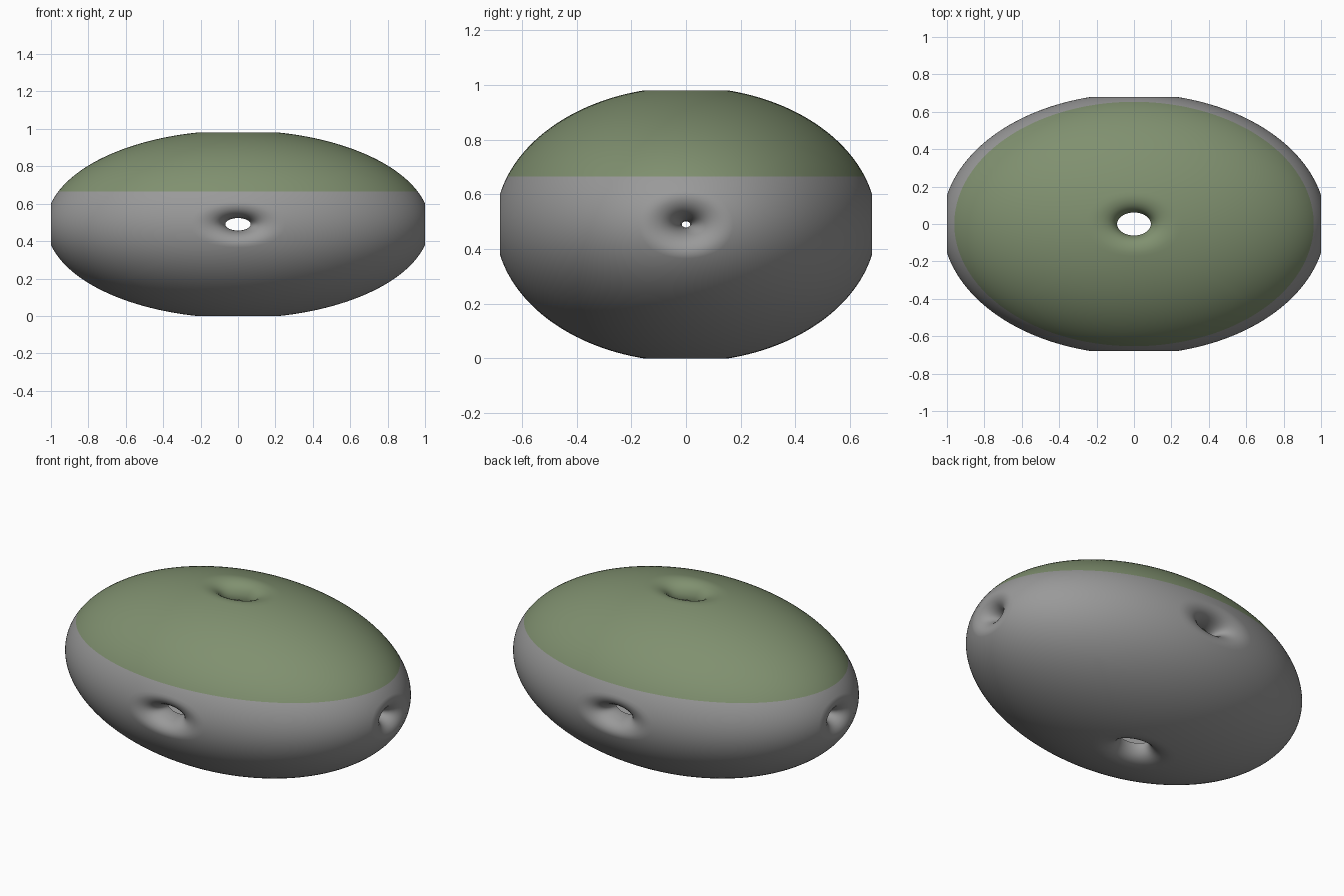
import bpy, bmesh, math
from mathutils import Vector

if "Cube" in bpy.data.objects:
    bpy.data.objects.remove(bpy.data.objects["Cube"])

SEG = 96                           # segments round each opening
RINGS = 20                         # rings from dimple crest to patch border
CREST = 0.22                       # dimple radius on the unit sphere
SCALE = Vector((1.025, 0.697, 0.502))
CENTRE_Z = 0.49
THROAT = {0: 0.022, 1: 0.066, 2: 0.088}   # opening radius per axis
# dimple profile: fraction from throat to crest, height along the axis
DIMPLE = [(0.02, 0.79), (0, 0.82), (0.04, 0.86), (0.13, 0.90), (0.25, 0.929),
          (0.4, 0.951), (0.58, 0.966), (0.78, 0.974)]


def material(name, rgb):
    m = bpy.data.materials.new(name)
    m.diffuse_color = (*rgb, 1)
    m.use_nodes = True
    m.node_tree.nodes["Principled BSDF"].inputs["Base Color"].default_value = m.diffuse_color
    return m


def patch(bm, k, sign):
    """One sixth of the body: a funnel opening growing into the shell."""
    axis, u, v = Vector(), Vector(), Vector()
    axis[k], u[(k + 1) % 3], v[(k + 2) % 3] = sign, 1, 1
    if sign < 0:
        u, v = v, u
    rows = []
    start = math.asin(CREST)
    for i in range(len(DIMPLE) + RINGS + 1):
        row = []
        for j in range(SEG):
            a = 2 * math.pi * j / SEG
            c, s = math.cos(a), math.sin(a)
            if i < len(DIMPLE):
                f, h = DIMPLE[i]
                r = THROAT[k] + (CREST - THROAT[k]) * f
            else:
                end = math.atan(1 / max(abs(c), abs(s)))
                t = start + (end - start) * (i - len(DIMPLE)) / RINGS
                r, h = math.sin(t), math.cos(t)
            p = axis * h + (u * c + v * s) * r
            row.append(bm.verts.new((p.x * SCALE.x, p.y * SCALE.y,
                                     p.z * SCALE.z + CENTRE_Z)))
        rows.append(row)
    for a, b in zip(rows, rows[1:]):
        for j in range(SEG):
            n = (j + 1) % SEG
            bm.faces.new((a[j], b[j], b[n], a[n]))


# Ellipsoid shell with six funnel openings
bm = bmesh.new()
for k in range(3):
    for sign in (1, -1):
        patch(bm, k, sign)
bmesh.ops.remove_doubles(bm, verts=bm.verts, dist=0.0005)

# Straight colour line round the body
LINE = 0.665
bmesh.ops.bisect_plane(bm, geom=bm.verts[:] + bm.edges[:] + bm.faces[:], dist=1e-5,
                       plane_co=(0, 0, LINE), plane_no=(0, 0, 1))
for f in bm.faces:
    f.smooth = True
    f.material_index = int(f.calc_center_median().z > LINE)

mesh = bpy.data.meshes.new("pierced_shell")
bm.to_mesh(mesh)
bm.free()
mesh.materials.append(material("stone grey", (0.32, 0.32, 0.32)))
mesh.materials.append(material("moss green", (0.215, 0.28, 0.16)))
shell = bpy.data.objects.new("pierced_shell", mesh)
bpy.context.collection.objects.link(shell)
